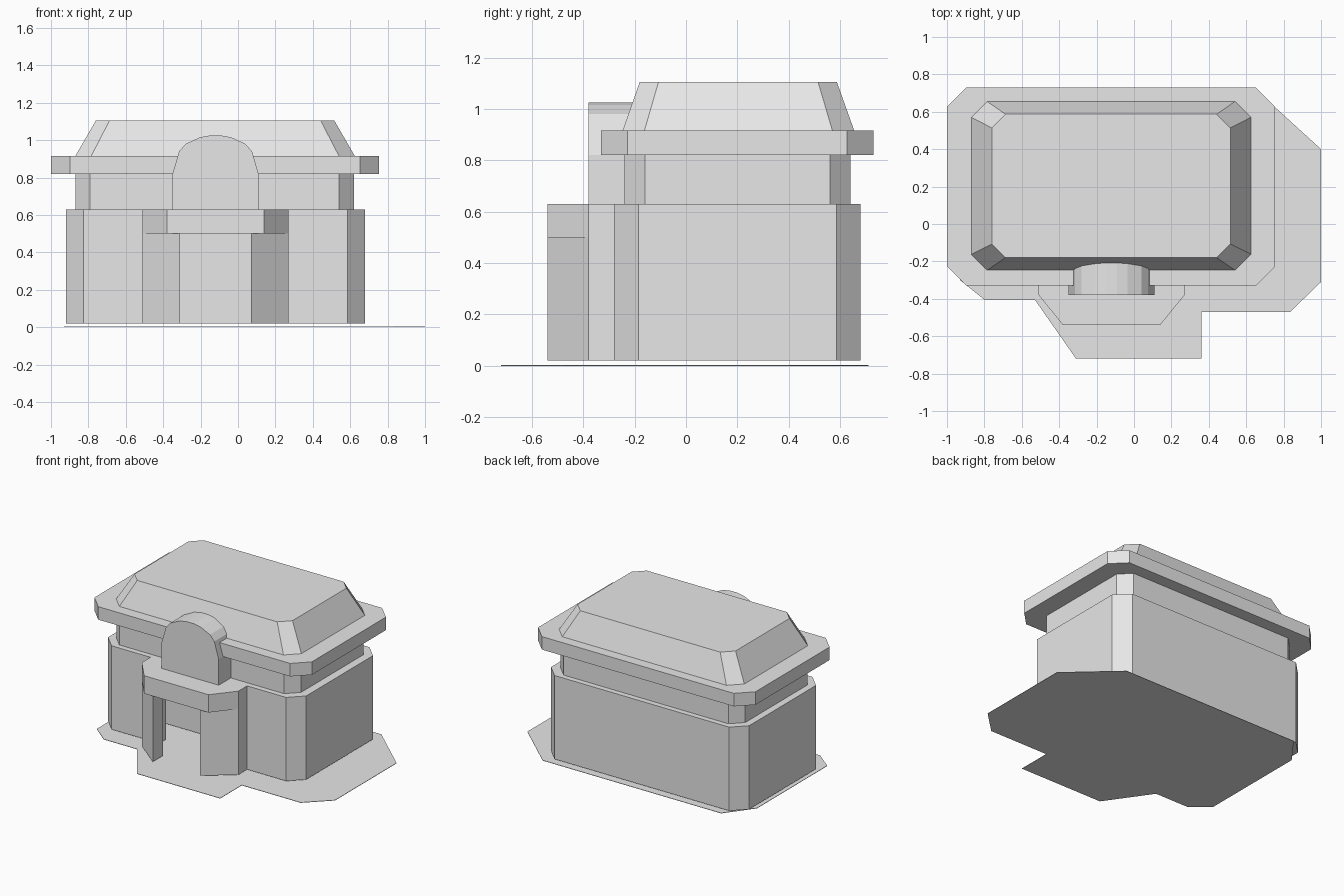
import bpy, bmesh

cube = bpy.data.objects.get("Cube")
if cube:
    bpy.data.objects.remove(cube, do_unlink=True)

GREY = (0.8, 0.8, 0.8, 1.0)
mat = bpy.data.materials.new("plain_grey")
mat.use_nodes = True
mat.diffuse_color = GREY
mat.node_tree.nodes["Principled BSDF"].inputs["Base Color"].default_value = GREY

MID = -0.12  # centre line of the building in x


def loft(name, lower, upper):
    """Closed solid between two matching rings of 3D points."""
    bm = bmesh.new()
    a = [bm.verts.new(p) for p in lower]
    b = [bm.verts.new(p) for p in upper]
    bm.faces.new(a)
    bm.faces.new(b)
    for i in range(len(a)):
        j = (i + 1) % len(a)
        bm.faces.new((a[i], a[j], b[j], b[i]))
    bmesh.ops.recalc_face_normals(bm, faces=bm.faces)
    mesh = bpy.data.meshes.new(name)
    bm.to_mesh(mesh)
    bm.free()
    mesh.materials.append(mat)
    obj = bpy.data.objects.new(name, mesh)
    bpy.context.scene.collection.objects.link(obj)
    return obj


def at(ring, z):
    return [(x, y, z) for x, y in ring]


def prism(name, ring, z0, z1):
    return loft(name, at(ring, z0), at(ring, z1))


def octagon(x0, x1, y0, y1, c):
    """Rectangle with corners cut off by c."""
    return [(x0 + c, y0), (x1 - c, y0), (x1, y0 + c), (x1, y1 - c),
            (x1 - c, y1), (x0 + c, y1), (x0, y1 - c), (x0, y0 + c)]


def mirrored(half):
    """Complete a ring that is symmetric about the centre line."""
    return half + [(2 * MID - x, y) for x, y in reversed(half)]


# ground plate
prism("ground_plate", [
    (-0.93, -0.30), (-0.80, -0.405), (-0.53, -0.405), (-0.31, -0.72),
    (0.36, -0.72), (0.36, -0.47), (0.835, -0.47), (1.0, -0.31),
    (1.0, 0.40), (0.66, 0.71), (-0.78, 0.71), (-0.93, 0.51)], 0, 0.003)

# main walls, with the entrance room carved out
walls = prism("main_walls", octagon(-0.92, 0.68, -0.28, 0.68, 0.095), 0.02, 0.63)
room = prism("room_cutter", mirrored([
    (-0.44, -0.32), (-0.44, -0.20), (-0.70, -0.20), (-0.70, 0.0)]), -0.1, 0.5)
room.hide_render = True
cut = walls.modifiers.new("room", "BOOLEAN")
cut.operation = "DIFFERENCE"
cut.solver = "EXACT"
cut.object = room
bpy.context.view_layer.objects.active = walls
bpy.ops.object.modifier_apply(modifier=cut.name)
bpy.data.objects.remove(room, do_unlink=True)

# upper walls, eave and roof
prism("upper_walls", octagon(-0.87, 0.62, -0.24, 0.64, 0.08), 0.63, 0.82)
prism("eave", octagon(-1.0, 0.755, -0.33, 0.73, 0.103), 0.82, 0.915)
loft("roof", at(octagon(-0.87, 0.625, -0.247, 0.655, 0.085), 0.915),
     at(octagon(-0.76, 0.515, -0.18, 0.587, 0.073), 1.105))

# porch: lintel on two angled pillars
prism("porch_lintel", mirrored([(-0.51, -0.27), (-0.51, -0.38), (-0.38, -0.54)]),
      0.5, 0.63)
pillar = [(-0.51, -0.28), (-0.51, -0.38), (-0.31, -0.54),
          (-0.31, -0.42), (-0.44, -0.42), (-0.44, -0.28)]
prism("right_pillar", pillar, 0.02, 0.5)
prism("left_pillar", [(2 * MID - x, y) for x, y in pillar], 0.02, 0.5)

# arched dormer above the porch
arch = mirrored([(-0.35, 0.63), (-0.35, 0.82), (-0.315, 0.94),
                 (-0.28, 0.98), (-0.205, 1.015), (-0.15, 1.025)])
loft("dormer", [(x, -0.38, z) for x, z in arch], [(x, -0.15, z) for x, z in arch])
